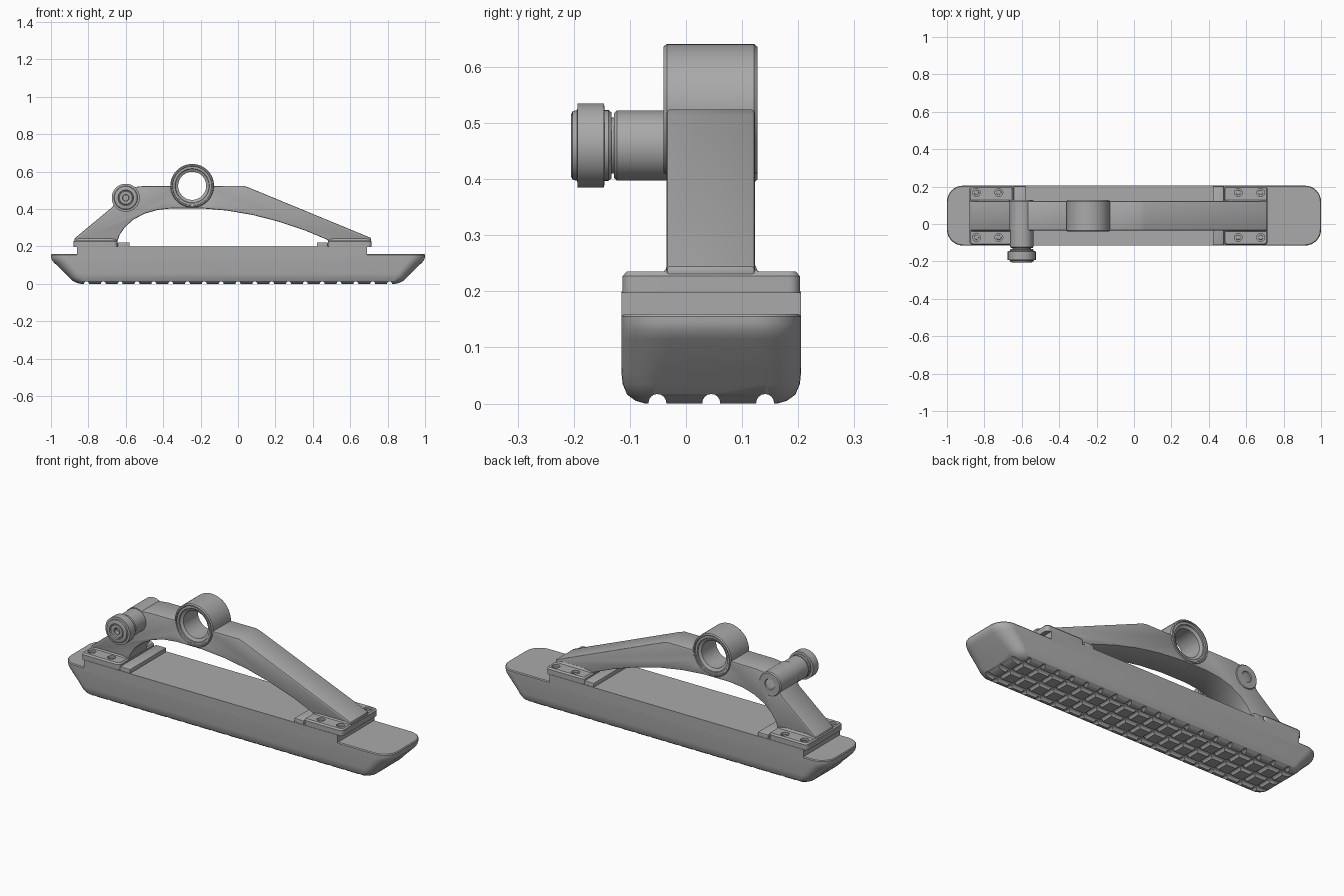
import bpy, bmesh, math
from mathutils import Matrix

cube = bpy.data.objects.get("Cube")
if cube:
    bpy.data.objects.remove(cube, do_unlink=True)

grey = bpy.data.materials.new("plain grey")
grey.use_nodes = True
COL = (0.40, 0.40, 0.40, 1)
grey.diffuse_color = COL
grey.node_tree.nodes["Principled BSDF"].inputs["Base Color"].default_value = COL

PAD_Y = 0.045     # middle line of the pad, arm and flanges


def finish(name, bm):
    bmesh.ops.recalc_face_normals(bm, faces=bm.faces)
    me = bpy.data.meshes.new(name)
    bm.to_mesh(me)
    bm.free()
    me.materials.append(grey)
    ob = bpy.data.objects.new(name, me)
    bpy.context.scene.collection.objects.link(ob)
    return ob


def bake(ob):
    """Replace the mesh with its modified result."""
    dg = bpy.context.evaluated_depsgraph_get()
    me = bpy.data.meshes.new_from_object(ob.evaluated_get(dg))
    ob.modifiers.clear()
    ob.data = me


def bevel(ob, width, segments=2):
    m = ob.modifiers.new("bevel", 'BEVEL')
    m.width, m.segments = width, segments
    m.limit_method, m.angle_limit = 'ANGLE', math.radians(35)
    bake(ob)


def cut(ob, cutter):
    cutter.hide_render = True
    m = ob.modifiers.new("cut", 'BOOLEAN')
    m.operation, m.solver, m.object = 'DIFFERENCE', 'EXACT', cutter
    bake(ob)
    bpy.data.objects.remove(cutter, do_unlink=True)


def rounded_rect(hx, hy, r, n=8):
    pts = []
    for q, (sx, sy) in enumerate([(1, 1), (-1, 1), (-1, -1), (1, -1)]):
        for i in range(n + 1):
            a = math.pi / 2 * (q + i / n)
            pts.append((sx * (hx - r) + r * math.cos(a), sy * (hy - r) + r * math.sin(a)))
    return pts


def loft(name, layers, cx=0):
    """Stack of rounded rectangles: (z, half x, half y, corner radius)."""
    bm = bmesh.new()
    rings = [[bm.verts.new((cx + x, PAD_Y + y, z)) for x, y in rounded_rect(hx, hy, r)]
             for z, hx, hy, r in layers]
    for a, b in zip(rings, rings[1:]):
        for i in range(len(a)):
            j = (i + 1) % len(a)
            bm.faces.new((a[i], a[j], b[j], b[i]))
    bm.faces.new(rings[0])
    bm.faces.new(rings[-1])
    return finish(name, bm)


def extrude(name, pts, y0, y1):
    bm = bmesh.new()
    f = bm.faces.new([bm.verts.new((x, y0, z)) for x, z in pts])
    g = bmesh.ops.extrude_face_region(bm, geom=[f])
    bmesh.ops.translate(bm, vec=(0, y1 - y0, 0),
                        verts=[v for v in g["geom"] if isinstance(v, bmesh.types.BMVert)])
    return finish(name, bm)


def box(name, x0, x1, y0, y1, z0, z1):
    return extrude(name, [(x0, z0), (x1, z0), (x1, z1), (x0, z1)], y0, y1)


def lathe(name, cx, cz, profile, closed=False, n=48):
    """Spin (radius, y) points about an axis along y."""
    bm = bmesh.new()
    rings = [[bm.verts.new((cx + r * math.cos(2 * math.pi * i / n), y,
                            cz + r * math.sin(2 * math.pi * i / n))) for i in range(n)]
             for r, y in profile]
    pairs = list(zip(rings, rings[1:])) + ([(rings[-1], rings[0])] if closed else [])
    for a, b in pairs:
        for i in range(n):
            j = (i + 1) % n
            bm.faces.new((a[i], a[j], b[j], b[i]))
    if not closed:
        bm.faces.new(rings[0])
        bm.faces.new(rings[-1])
    return finish(name, bm)


def rods(name, places, radius, length, axis, segments=16):
    """Several parallel cylinders in one mesh."""
    bm = bmesh.new()
    turn = {'X': Matrix.Rotation(math.pi / 2, 4, 'Y'),
            'Y': Matrix.Rotation(math.pi / 2, 4, 'X'), 'Z': Matrix()}[axis]
    for p in places:
        bmesh.ops.create_cone(bm, cap_ends=True, segments=segments, radius1=radius,
                              radius2=radius, depth=length, matrix=Matrix.Translation(p) @ turn)
    return finish(name, bm)


# Rubber pad: boat-shaped body with a grid of round grooves underneath
pad = loft("pad_body", [
    (0, 0.84, 0.118, 0.03), (0.005, 0.862, 0.135, 0.04), (0.016, 0.883, 0.15, 0.05),
    (0.035, 0.903, 0.158, 0.06), (0.055, 0.922, 0.16, 0.07), (0.115, 0.985, 0.16, 0.085),
    (0.13, 0.996, 0.16, 0.085), (0.143, 1.0, 0.16, 0.085), (0.155, 1.0, 0.16, 0.085),
    (0.16, 0.996, 0.156, 0.081)])
cut(pad, rods("long_groove_cutter", [(0, PAD_Y + d, 0.001) for d in (-0.096, 0, 0.096)],
              0.016, 2.2, 'X'))
cut(pad, rods("cross_groove_cutter", [(-0.81 + i * 0.09, PAD_Y, 0) for i in range(19)],
              0.0135, 0.5, 'Y'))

# Raised deck on the pad
box("pad_deck", -0.86, 0.69, PAD_Y - 0.16, PAD_Y + 0.16, 0.14, 0.2)

# Mounting flanges with screw holes, and the stop ribs beside them
for side, x0, x1, r0, r1 in (("right", -0.88, -0.645, -0.645, -0.58),
                             ("left", 0.48, 0.715, 0.42, 0.48)):
    mid, half = (x0 + x1) / 2, (x1 - x0) / 2
    flange = loft(side + "_flange", [(0.197, half, 0.158, 0.02), (0.227, half, 0.158, 0.02),
                                     (0.235, half - 0.007, 0.151, 0.014)], mid)
    shift = -0.02 if side == "right" else 0.02
    spots = [(mid + shift + dx, PAD_Y + dy, 0.235)
             for dx in (-0.06, 0.06) for dy in (-0.117, 0.123)]
    cut(flange, rods("screw_hole_cutter", spots, 0.021, 0.03, 'Z', 24))
    screws = rods(side + "_screws", [(x, y, 0.221) for x, y, z in spots], 0.013, 0.012, 'Z', 24)
    bevel(screws, 0.003)
    rib = box(side + "_stop_rib", r0 + 0.002, r1, PAD_Y - 0.158, PAD_Y + 0.158, 0.19, 0.222)
    bevel(rib, 0.004)

# Arched arm
BX, BZ = -0.6, 0.46     # bolt axis
HX, HZ = -0.245, 0.524  # eye axis
A0, A1 = -0.035, 0.123  # arm front and back
upper = [(-0.875, 0.225), (-0.875, 0.242), (-0.67, 0.412), (-0.62, 0.505), (-0.575, 0.515),
         (-0.515, 0.522), (0.03, 0.524), (0.06, 0.514), (0.712, 0.245), (0.712, 0.225)]
lower = [(0.485, 0.225), (0.475, 0.237), (0.36, 0.285), (0.22, 0.332), (0.08, 0.368),
         (-0.06, 0.392), (-0.2, 0.404), (-0.35, 0.404), (-0.43, 0.395), (-0.5, 0.375),
         (-0.56, 0.343), (-0.605, 0.303), (-0.634, 0.26), (-0.645, 0.225)]
arm = extrude("arm", upper + lower, A0, A1)
cut(arm, rods("eye_cutter", [(HX, PAD_Y, HZ)], 0.1, 0.6, 'Y', 48))
bevel(arm, 0.006)

# Feet plinths, flaring slightly where the arm meets the flanges
for side, x0, x1 in (("right", -0.88, -0.645), ("left", 0.48, 0.715)):
    mid, half = (x0 + x1) / 2, (x1 - x0) / 2
    loft(side + "_foot_fillet", [(0.23, half - 0.006, 0.089, 0.006),
                                 (0.238, half - 0.008, 0.082, 0.006),
                                 (0.246, half - 0.05, 0.0785, 0.006)], mid)

# Eye ring with stepped bore
E0, E1 = -0.04, 0.127
half_ring = [(0.075, 0.03), (0.075, 0.02), (0.09, 0.012), (0.092, 0.007), (0.104, 0.007),
             (0.106, 0), (0.112, 0), (0.117, 0.006)]
ring = [(r, E0 + d) for r, d in half_ring] + [(r, E1 - d) for r, d in reversed(half_ring)]
lathe("eye_ring", HX, HZ, ring, closed=True)

# Bolt boss through the arm, with a socket at the back
lathe("bolt_boss", BX, BZ, [
    (0.058, -0.128), (0.0625, -0.123), (0.0625, A0), (0.066, A0), (0.066, A1 - 0.002),
    (0.061, A1 + 0.004), (0.03, A1 + 0.004), (0.027, A1), (0.025, A1 - 0.03)])

# Bolt neck and grooved nut at the front
lathe("bolt_neck", BX, BZ, [(0.05, -0.14), (0.05, -0.12)])
lathe("bolt_nut", BX, BZ, [
    (0.016, -0.175), (0.016, -0.198), (0.018, -0.2), (0.034, -0.2), (0.036, -0.196),
    (0.04, -0.196), (0.042, -0.205), (0.055, -0.205), (0.061, -0.202), (0.063, -0.194),
    (0.075, -0.193), (0.075, -0.146), (0.063, -0.145), (0.063, -0.138), (0.059, -0.133)])

# Soft shading with crisp edges
bpy.ops.object.select_all(action='DESELECT')
for ob in bpy.context.scene.objects:
    if ob.type == 'MESH':
        ob.select_set(True)
        bpy.context.view_layer.objects.active = ob
bpy.ops.object.shade_smooth_by_angle(angle=math.radians(30))
